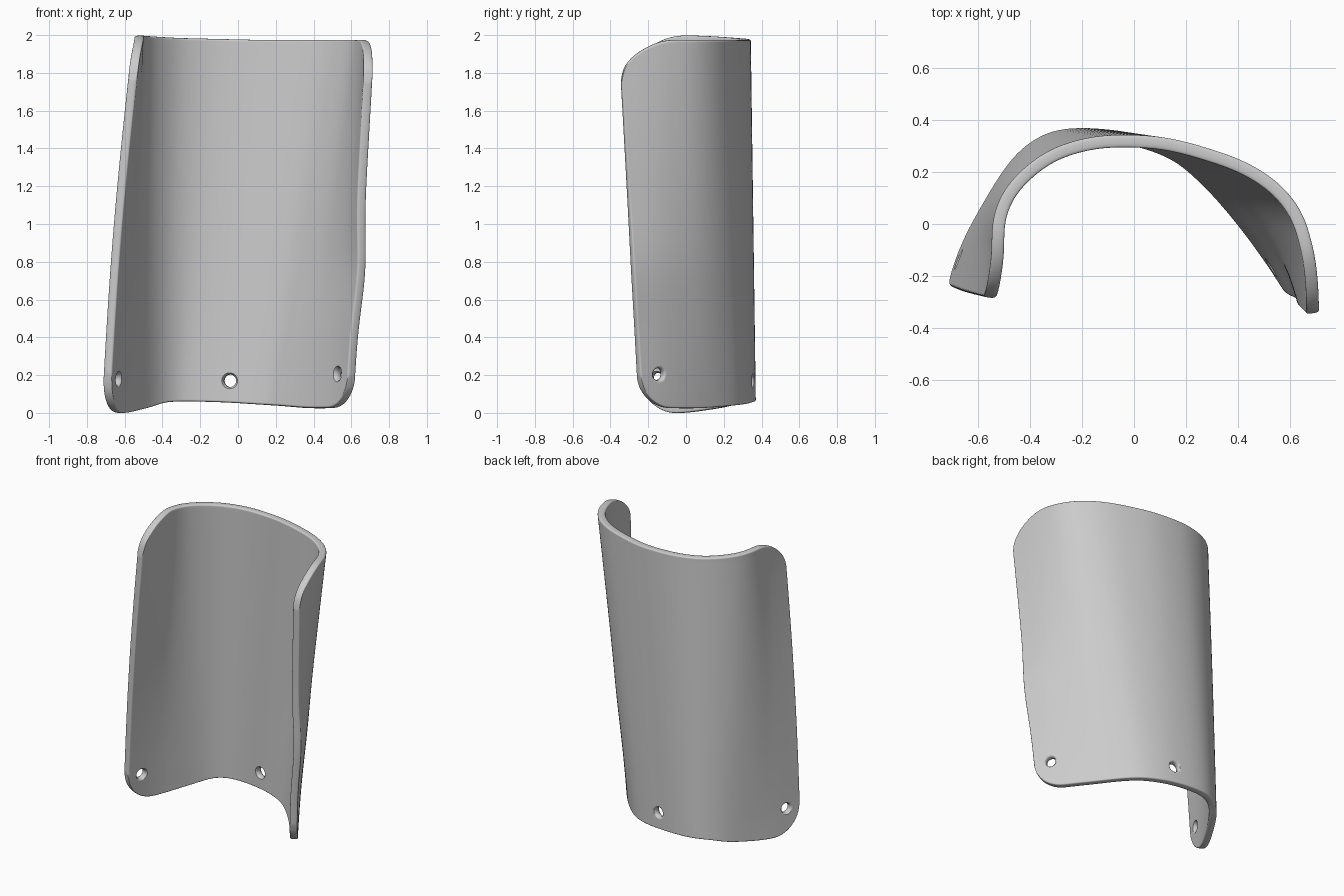
import bpy, bmesh, math
from mathutils import Vector

if "Cube" in bpy.data.objects:
    bpy.data.objects.remove(bpy.data.objects["Cube"])

# Wall centre-line cross-sections (x, y), left edge to right edge
TOP = [(-.555, -.285), (-.535, -.12), (-.52, .03), (-.46, .15), (-.34, .255),
       (-.2, .308), (-.06, .322), (.1, .312), (.25, .275), (.4, .22),
       (.52, .14), (.6, .04), (.645, -.08), (.672, -.2), (.69, -.348)]
BOTTOM = [(-.695, -.245), (-.625, -.07), (-.555, .07), (-.475, .2), (-.4, .28),
          (-.31, .33), (-.2, .345), (-.06, .335), (.06, .31), (.18, .26),
          (.28, .18), (.37, .085), (.46, -.03), (.535, -.14), (.6, -.25)]
# Heights of the lower and upper rim across the wall
LOW = [(z, 0) for z in (0, 0, .025, .055, .06, .055, .045, .035, .025, .025, .03)]
HIGH = [(z, 0) for z in (2, 2, 1.995, 1.985, 1.98, 1.975, 1.975, 1.975, 1.975, 1.98, 1.985)]
THICK = 0.048
N = 48


def spline(pts, u):
    """Catmull-Rom through evenly spaced points."""
    f = min(max(u, 0), 1) * (len(pts) - 1)
    i = min(int(f), len(pts) - 2)
    t = f - i
    p1, p2 = Vector(pts[i]), Vector(pts[i + 1])
    p0 = Vector(pts[i - 1]) if i else 2 * p1 - p2
    p3 = Vector(pts[i + 2]) if i + 2 < len(pts) else 2 * p2 - p1
    return (2 * p1 + (p2 - p0) * t + (2 * p0 - 5 * p1 + 4 * p2 - p3) * t * t
            + (3 * p1 - p0 - 3 * p2 + p3) * t ** 3) / 2


def surface(u, z):
    t = (z - .15) / 1.65
    p = spline(BOTTOM, u).lerp(spline(TOP, u), min(max(t, -.1), 1.1))
    # wavy side edges
    x = p.x + .022 * u ** 6 * math.exp(-((z - .75) / .25) ** 2)
    x -= .014 * (1 - u) ** 6 * math.sin(math.pi * min(max(t, 0), 1))
    return Vector((x, p.y, z))


def corner(d, a, b):
    """Drop of an elliptical corner at distance d from the side edge."""
    return b * (1 - math.sqrt(max(0, 1 - (1 - d / a) ** 2))) if d < a else 0


def spread(i):
    """Grid spacing, denser towards both ends."""
    s = i / N
    return .75 * (1 - math.cos(math.pi * s)) / 2 + .25 * s


# Curved wall with rounded corners
bm = bmesh.new()
grid = []
for i in range(N + 1):
    u = spread(i)
    lo = spline(LOW, u).x + corner(u, .075, .22) + corner(1 - u, .10, .17)
    hi = spline(HIGH, u).x - corner(u, .13, .24) - corner(1 - u, .17, .24)
    grid.append([bm.verts.new(surface(u, lo + (hi - lo) * spread(j))) for j in range(N + 1)])
for i in range(N):
    for j in range(N):
        bm.faces.new((grid[i][j], grid[i + 1][j], grid[i + 1][j + 1], grid[i][j + 1]))
mesh = bpy.data.meshes.new("curved_guard")
bm.to_mesh(mesh)
bm.free()
guard = bpy.data.objects.new("curved_guard", mesh)
bpy.context.collection.objects.link(guard)
solid = guard.modifiers.new("thickness", 'SOLIDIFY')
solid.thickness, solid.offset = THICK, 0
sub = guard.modifiers.new("soft_rim", 'SUBSURF')
sub.levels = sub.render_levels = 2


# Flared hole cutters along the wall normal
def hole_cutter(u, z):
    c = surface(u, z)
    n = (surface(u + .01, z) - surface(u - .01, z)).cross(surface(u, z + .02) - surface(u, z - .02))
    rot = n.to_track_quat('Z', 'Y')
    b = bmesh.new()
    rings = []
    for d, r in [(-.06, .062), (-.024, .042), (-.014, .033), (.014, .033), (.024, .042), (.06, .062)]:
        rings.append([b.verts.new(c + rot @ Vector((r * math.cos(k * math.pi / 12),
                                                   r * math.sin(k * math.pi / 12), d))) for k in range(24)])
    for r0, r1 in zip(rings, rings[1:]):
        for k in range(24):
            b.faces.new((r0[k], r0[(k + 1) % 24], r1[(k + 1) % 24], r1[k]))
    b.faces.new(rings[0][::-1])
    b.faces.new(rings[-1])
    me = bpy.data.meshes.new("hole_cutter")
    b.to_mesh(me)
    b.free()
    ob = bpy.data.objects.new("hole_cutter", me)
    bpy.context.collection.objects.link(ob)
    ob.hide_render = True
    return ob


cutters = [hole_cutter(u, z) for u, z in [(.04, .18), (.51, .17), (.937, .205)]]
for c in cutters:
    m = guard.modifiers.new("hole", 'BOOLEAN')
    m.operation, m.solver, m.object = 'DIFFERENCE', 'EXACT', c

# Bake the modifiers, remove cutters, smooth shading
bpy.context.view_layer.objects.active = guard
guard.select_set(True)
bpy.ops.object.convert(target='MESH')
for c in cutters:
    bpy.data.objects.remove(c)
bpy.ops.object.shade_smooth_by_angle(angle=math.radians(50))
